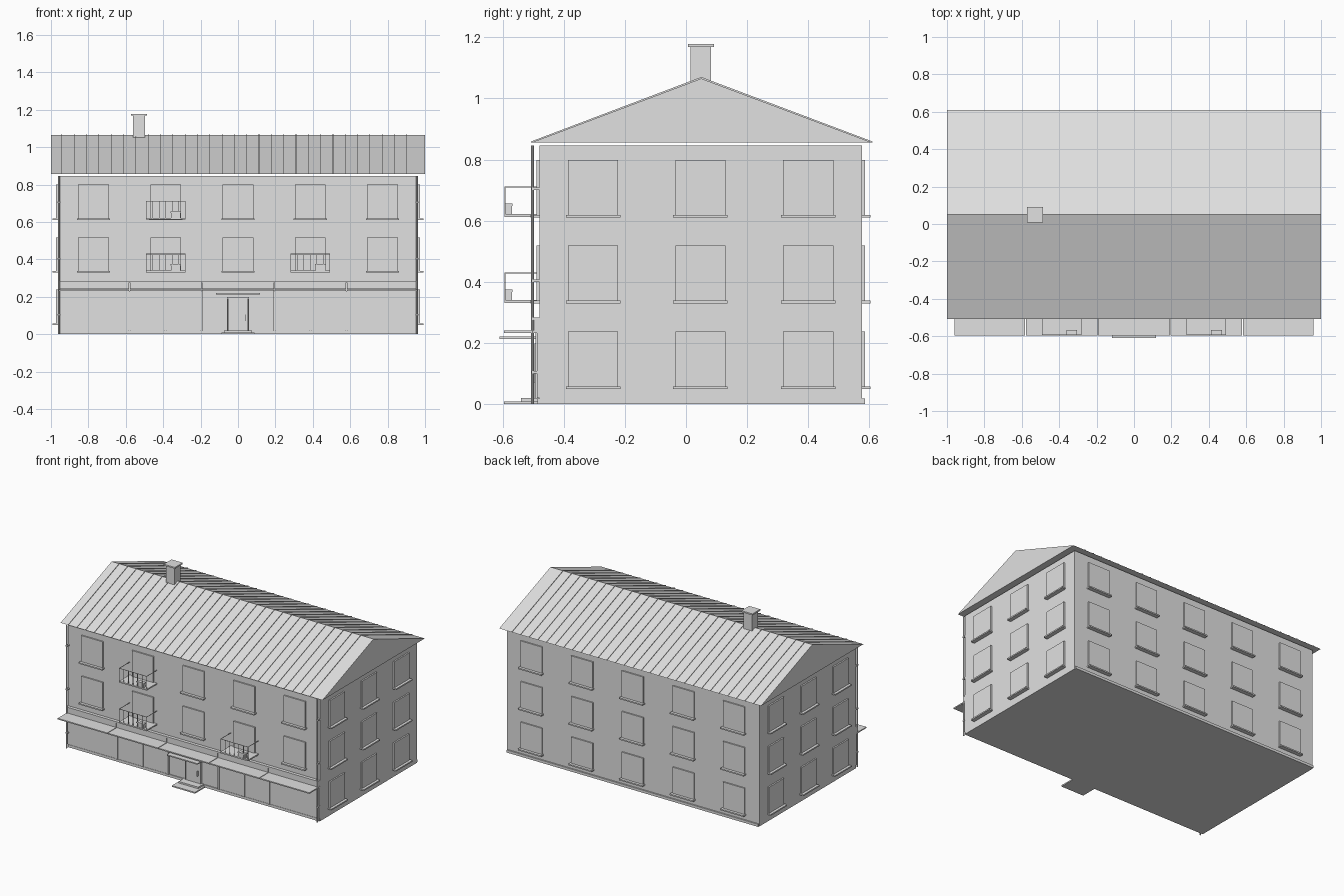
import bpy, bmesh, math

if "Cube" in bpy.data.objects:
    bpy.data.objects.remove(bpy.data.objects["Cube"])

mat = bpy.data.materials.new("plain_grey")
mat.diffuse_color = (0.75, 0.75, 0.75, 1)
mat.use_nodes = True
mat.node_tree.nodes["Principled BSDF"].inputs["Base Color"].default_value = mat.diffuse_color


def finish(name, bm):
    bmesh.ops.recalc_face_normals(bm, faces=bm.faces[:])
    me = bpy.data.meshes.new(name)
    bm.to_mesh(me)
    bm.free()
    me.materials.append(mat)
    ob = bpy.data.objects.new(name, me)
    bpy.context.collection.objects.link(ob)
    return ob


def boxes(name, items):
    """One object from a list of (x0, x1, y0, y1, z0, z1) boxes."""
    bm = bmesh.new()
    for x0, x1, y0, y1, z0, z1 in items:
        vs = bmesh.ops.create_cube(bm, size=1)["verts"]
        for v in vs:
            v.co = ((x0 + x1) / 2 + v.co.x * (x1 - x0),
                    (y0 + y1) / 2 + v.co.y * (y1 - y0),
                    (z0 + z1) / 2 + v.co.z * (z1 - z0))
    return finish(name, bm)


def prism(bm, profile, x0, x1):
    """Extrude a (y, z) profile along x."""
    a = bm.faces.new([bm.verts.new((x0, y, z)) for y, z in profile])
    ext = bmesh.ops.extrude_face_region(bm, geom=[a])["geom"]
    for v in ext:
        if isinstance(v, bmesh.types.BMVert):
            v.co.x = x1


X, YF, YB, TOP = 0.963, -0.48, 0.576, 0.846
COLS = (-0.773, -0.387, 0, 0.387, 0.773)
BAYS = (-0.58, -0.194, 0.194, 0.58)
ROWS = (0.055, 0.335, 0.616)
SIDE = (-0.304, 0.047, 0.40)
H, W = 0.183, 0.082

# Main walls and plinth
boxes("walls", [(-X, X, YF, YB, 0, TOP)])
boxes("plinth", [(-0.96, 0.96, YF - 0.006, YB + 0.009, 0, 0.018)])

# Roof, floating just above the wall top
Y0, Y1, YR, E, R = -0.507, 0.61, 0.05, 0.855, 1.065
bm = bmesh.new()
prism(bm, [(Y0, E), (Y1, E), (YR, R)], -1, 1)
finish("roof", bm)

# Thin standing seams over both slopes
bm = bmesh.new()
for i in range(29):
    x = -0.942 + i * 0.0659
    prism(bm, [(Y0, E), (YR, R), (Y1, E), (Y1, E + 0.004), (YR, R + 0.005),
               (Y0, E + 0.004)], x - 0.0015, x + 0.0015)
finish("roof_seams", bm)

# Chimney
boxes("chimney", [(-0.562, -0.496, 0.015, 0.082, 1.0, 1.17)])
boxes("chimney_cap", [(-0.572, -0.487, 0.007, 0.092, 1.168, 1.178)])

# Windows and sills on all four sides
panes, sills = [], []
for r, z in enumerate(ROWS):
    for x in COLS:
        panes.append((x - W, x + W, YB - 0.01, YB + 0.009, z, z + H))
        sills.append((x - W - 0.007, x + W + 0.007, YB - 0.01, YB + 0.028, z - 0.006, z + 0.003))
        if r:
            panes.append((x - W, x + W, YF - 0.009, YF + 0.01, z, z + H))
            sills.append((x - W - 0.007, x + W + 0.007, YF - 0.028, YF + 0.01, z - 0.006, z + 0.003))
    for y in SIDE:
        for s in (-1, 1):
            def side(a, b, *rest):
                return (min(s * a, s * b), max(s * a, s * b)) + rest
            panes.append(side(X - 0.01, X + 0.01, y - W, y + W, z, z + H))
            sills.append(side(X - 0.01, X + 0.028, y - W - 0.007, y + W + 0.007, z - 0.006, z + 0.003))
boxes("windows", panes)
boxes("window_sills", sills)

# Balconies: slab, railing, planter
slabs, rails, pots = [], [], []
t = 0.0015
for x, z in ((COLS[1], ROWS[1]), (COLS[1], ROWS[2]), (COLS[3], ROWS[1])):
    a, b, f, top = x - 0.106, x + 0.106, -0.594, z + 0.095
    slabs.append((a, b, f, YF, z - 0.004, z + 0.005))
    rails.append((a, b, f, f + 2 * t, top - 2 * t, top))
    for e in (a, b - 2 * t):
        rails.append((e, e + 2 * t, f, YF, top - 2 * t, top))
    for i in range(7):
        c = a + t + i * (b - a - 2 * t) / 6
        rails.append((c - t, c + t, f, f + 2 * t, z, top))
    pots.append((x + 0.028, x + 0.08, f + 0.003, f + 0.025, z + 0.005, z + 0.032))
    pots.append((x + 0.025, x + 0.083, f + 0.001, f + 0.027, z + 0.032, z + 0.040))
boxes("balcony_slabs", slabs)
boxes("balcony_railings", rails)
boxes("balcony_planters", pots)

# Ground floor: glazing bays, posts, fascia panels and awning
edges = [-0.963] + list(BAYS) + [0.963]
g = 0.002
glass, fascia, awning = [], [], []
for i, (a, b) in enumerate(zip(edges, edges[1:])):
    if i != 2:
        glass.append((a + g, b - g, YF - 0.007, YF, 0.02, 0.232))
    fascia.append((a + g, b - g, YF - 0.018, YF, 0.241, 0.275))
    awning.append((a + g, b - g, -0.595, YF, 0.232, 0.24))
boxes("shop_glazing", glass)
boxes("fascia_panels", fascia)
boxes("fascia_trim", [(-X, X, YF - 0.022, YF, 0.275, 0.283)])
boxes("awning", awning)
boxes("shop_posts", [(x - 0.006, x + 0.006, YF - 0.013, YF, 0.018, 0.232)
                     for x in BAYS + (-0.387, 0.387)])

# Entrance: door, frame, handles, canopy and steps
boxes("door", [(-0.052, -0.001, YF - 0.012, YF, 0.02, 0.188),
               (0.001, 0.052, YF - 0.012, YF, 0.02, 0.188)])
boxes("door_frame", [(-0.06, -0.053, YF - 0.015, YF, 0.02, 0.198),
                     (0.053, 0.06, YF - 0.015, YF, 0.02, 0.198),
                     (-0.06, 0.06, YF - 0.015, YF, 0.189, 0.198)])
boxes("door_handle", [(0.037, 0.041, YF - 0.025, YF - 0.01, 0.07, 0.105)])
boxes("door_canopy", [(-0.117, 0.117, -0.61, YF, 0.213, 0.221)])
boxes("entrance_steps", [(-0.088, 0.088, -0.595, YF, 0, 0.009),
                         (-0.075, 0.075, -0.54, YF, 0.009, 0.02)])

# Downpipes at the front corners
for s, name in ((-1, "left_downpipe"), (1, "right_downpipe")):
    bm = bmesh.new()
    bmesh.ops.create_cone(bm, cap_ends=True, segments=8, radius1=0.005, radius2=0.005, depth=TOP)
    bmesh.ops.translate(bm, verts=bm.verts[:], vec=(s * 0.957, -0.502, TOP / 2))
    finish(name, bm)
boxes("pipe_brackets", [(s * 0.957 - 0.007, s * 0.957 + 0.007, -0.506, YF, z, z + 0.008)
                        for s in (-1, 1) for z in (0.1, 0.4, 0.7)])
